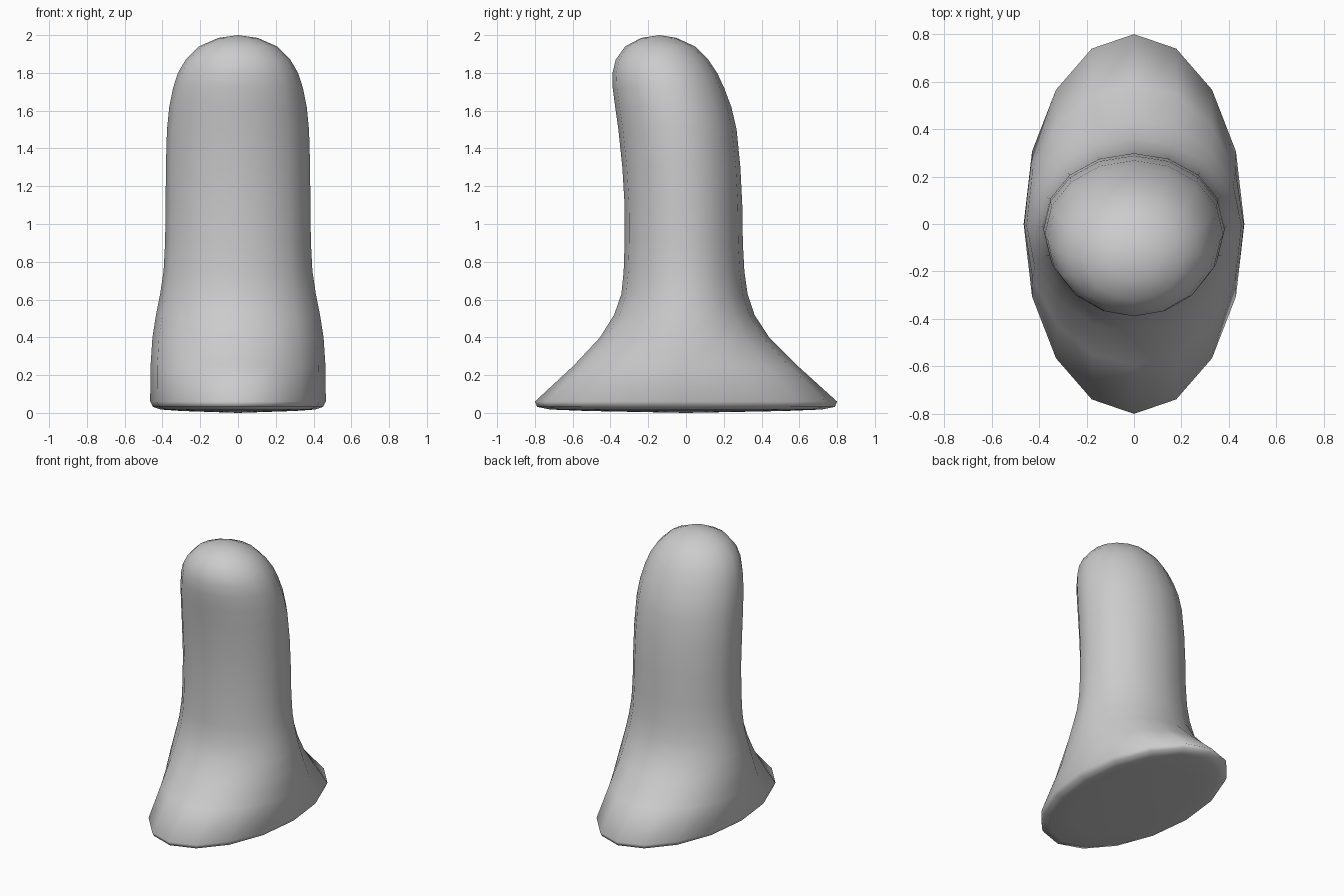
import bpy, bmesh, math

SIDES = 16
# Cross-sections, bottom to top: height, half width, front y, back y
RINGS = [
    (0.010, 0.300, -0.520, 0.520),
    (0.018, 0.410, -0.720, 0.720),
    (0.032, 0.450, -0.788, 0.788),
    (0.060, 0.465, -0.800, 0.800),
    (0.250, 0.463, -0.595, 0.590),
    (0.400, 0.453, -0.455, 0.440),
    (0.520, 0.434, -0.380, 0.362),
    (0.630, 0.412, -0.342, 0.326),
    (0.750, 0.394, -0.330, 0.309),
    (0.900, 0.386, -0.325, 0.301),
    (1.100, 0.383, -0.325, 0.298),
    (1.300, 0.382, -0.337, 0.288),
    (1.500, 0.376, -0.358, 0.268),
    (1.620, 0.364, -0.375, 0.240),
    (1.720, 0.344, -0.388, 0.202),
    (1.800, 0.318, -0.389, 0.165),
    (1.870, 0.277, -0.372, 0.118),
    (1.940, 0.207, -0.322, 0.048),
    (1.985, 0.105, -0.238, -0.050),
]

bm = bmesh.new()


def add_ring(z, half_width, front, back):
    """One elliptical cross-section of the body."""
    cy, ry = (front + back) / 2, (back - front) / 2
    return [bm.verts.new((half_width * math.cos(a), cy + ry * math.sin(a), z))
            for a in (2 * math.pi * i / SIDES for i in range(SIDES))]


# Body wall: flared oval foot rising into a forward-leaning stem
loops = [add_ring(*r) for r in RINGS]
for lo, hi in zip(loops, loops[1:]):
    for i in range(SIDES):
        j = (i + 1) % SIDES
        bm.faces.new((lo[i], lo[j], hi[j], hi[i]))

# Rounded tip and nearly flat underside
tip = bm.verts.new((0, -0.14, 2.0))
under = bm.verts.new((0, 0, 0))
for i in range(SIDES):
    j = (i + 1) % SIDES
    bm.faces.new((loops[-1][i], loops[-1][j], tip))
    bm.faces.new((loops[0][j], loops[0][i], under))

bmesh.ops.recalc_face_normals(bm, faces=bm.faces)
for f in bm.faces:
    f.smooth = True

mesh = bpy.data.meshes.new("flared_stem")
bm.to_mesh(mesh)
bm.free()
body = bpy.data.objects.new("flared_stem", mesh)
bpy.context.collection.objects.link(body)
